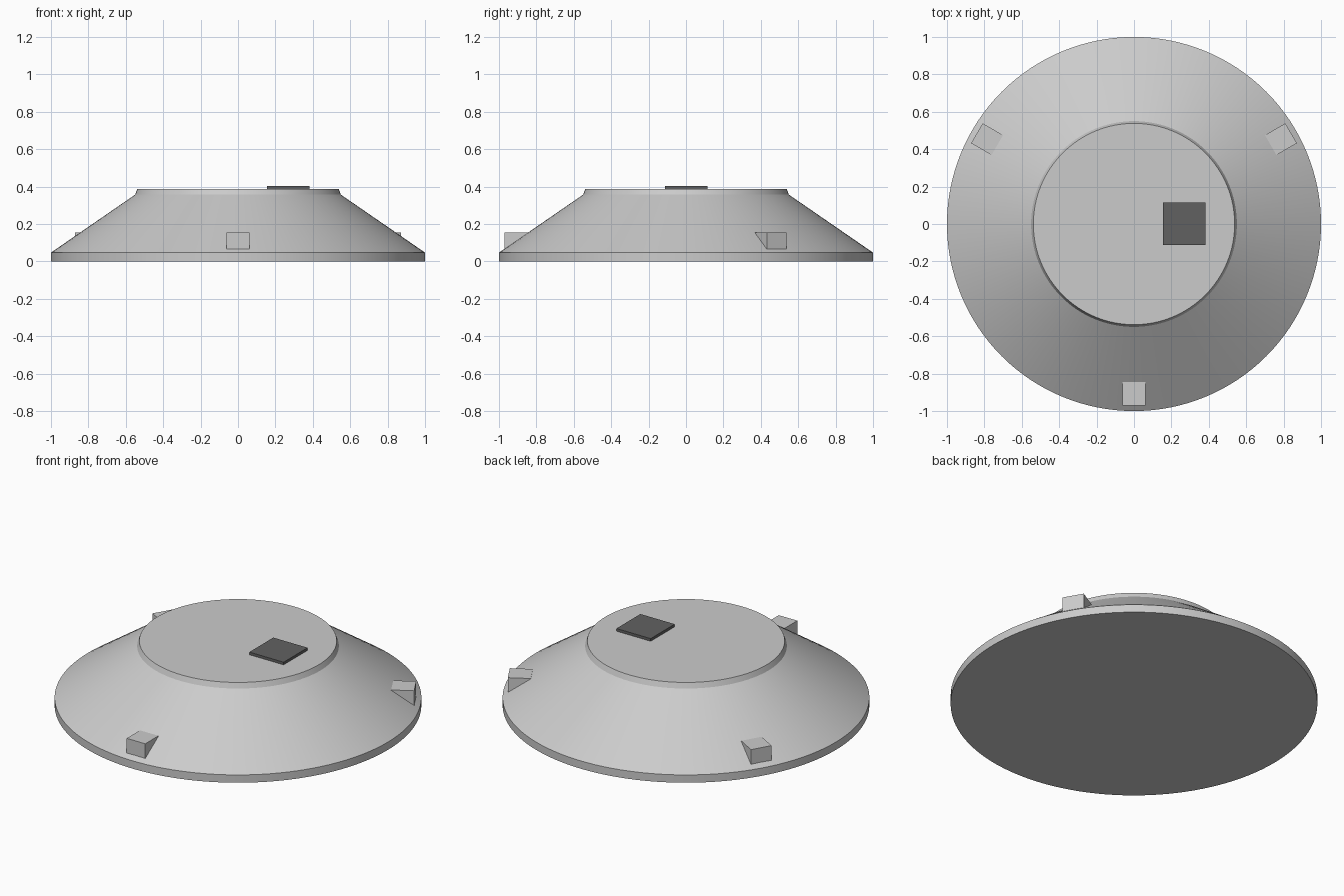
import bpy, bmesh, math
from mathutils import Matrix

if "Cube" in bpy.data.objects:
    bpy.data.objects.remove(bpy.data.objects["Cube"])


def make_object(name, bm):
    bmesh.ops.recalc_face_normals(bm, faces=bm.faces)
    mesh = bpy.data.meshes.new(name)
    bm.to_mesh(mesh)
    bm.free()
    obj = bpy.data.objects.new(name, mesh)
    bpy.context.collection.objects.link(obj)
    return obj


# Housing: flat-topped cone with a thin rim, lathed from a profile
SEGMENTS = 128
profile = [(1.0, 0.0), (1.0, 0.047), (0.55, 0.357), (0.538, 0.388)]
bm = bmesh.new()
rings = []
for r, z in profile:
    rings.append([bm.verts.new((r * math.cos(2 * math.pi * i / SEGMENTS),
                                r * math.sin(2 * math.pi * i / SEGMENTS), z))
                  for i in range(SEGMENTS)])
for lower, upper in zip(rings, rings[1:]):
    for i in range(SEGMENTS):
        j = (i + 1) % SEGMENTS
        bm.faces.new((lower[i], lower[j], upper[j], upper[i]))
bm.faces.new(rings[0])
bm.faces.new(rings[-1])
housing = make_object("housing", bm)
bpy.context.view_layer.objects.active = housing
housing.select_set(True)
bpy.ops.object.shade_smooth_by_angle(angle=math.radians(20))


# Side tabs: three wedges let into the slope, 120 degrees apart
def wedge(name, angle):
    bm = bmesh.new()
    section = [(0.97, 0.064), (0.97, 0.155), (0.844, 0.155), (0.844, 0.148)]
    face = bm.faces.new([bm.verts.new((r, -0.0615, z)) for r, z in section])
    side = bmesh.ops.extrude_face_region(bm, geom=[face])
    verts = [v for v in side["geom"] if isinstance(v, bmesh.types.BMVert)]
    bmesh.ops.translate(bm, verts=verts, vec=(0, 0.123, 0))
    # close the starting side if the extrusion removed it
    bmesh.ops.holes_fill(bm, edges=[e for e in bm.edges if e.is_boundary])
    bm.transform(Matrix.Rotation(math.radians(angle), 4, "Z"))
    return make_object(name, bm)


for label, angle in (("front", 270), ("right", 30), ("left", 150)):
    wedge(label + "_tab", angle)

# Dark sensor plate on the top, off centre
bm = bmesh.new()
bmesh.ops.create_cube(bm, size=1, matrix=Matrix.Translation((0.268, 0.002, 0.394))
                      @ Matrix.Diagonal((0.228, 0.228, 0.02, 1)))
plate = make_object("sensor_plate", bm)
dark = bpy.data.materials.new("dark")
dark.diffuse_color = (0.12, 0.12, 0.12, 1)
dark.use_nodes = True
dark.node_tree.nodes["Principled BSDF"].inputs["Base Color"].default_value = dark.diffuse_color
plate.data.materials.append(dark)
